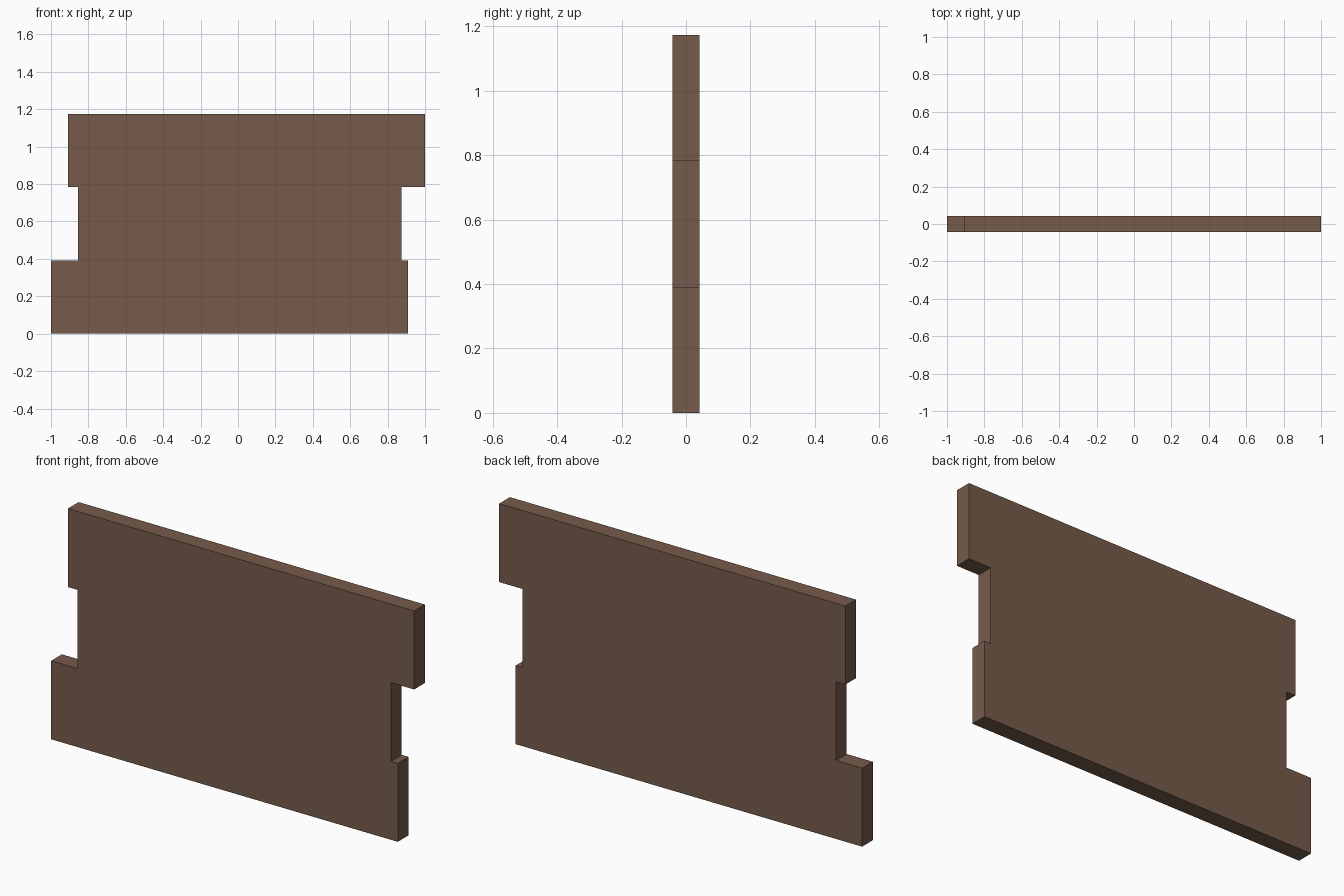
import bpy, bmesh

if "Cube" in bpy.data.objects:
    bpy.data.objects.remove(bpy.data.objects["Cube"])

wood = bpy.data.materials.new("brown wood")
wood.diffuse_color = (0.18, 0.104, 0.070, 1.0)
wood.use_nodes = True
wood.node_tree.nodes["Principled BSDF"].inputs["Base Color"].default_value = wood.diffuse_color

THICK = 0.084
# Three stacked plank rows: left end, right end, bottom, top
ROWS = [(-1.0, 0.91, 0.0, 0.391),
        (-0.856, 0.873, 0.391, 0.783),
        (-0.908, 1.0, 0.783, 1.174)]

# Stepped outline: up the right ends, then down the left ends
right = [(x1, z) for x0, x1, z0, z1 in ROWS for z in (z0, z1)]
left = [(x0, z) for x0, x1, z0, z1 in reversed(ROWS) for z in (z1, z0)]

# Extrude the outline into a panel
bm = bmesh.new()
face = bm.faces.new([bm.verts.new((x, -THICK / 2, z)) for x, z in right + left])
ext = bmesh.ops.extrude_face_region(bm, geom=[face])
bmesh.ops.translate(bm, vec=(0, THICK, 0),
                    verts=[g for g in ext["geom"] if isinstance(g, bmesh.types.BMVert)])
# Merge the row corners where planks meet flush, and face everything outward
bmesh.ops.remove_doubles(bm, verts=bm.verts, dist=1e-5)
bmesh.ops.recalc_face_normals(bm, faces=bm.faces)

mesh = bpy.data.meshes.new("plank_panel")
bm.to_mesh(mesh)
bm.free()
mesh.materials.append(wood)
panel = bpy.data.objects.new("plank_panel", mesh)
bpy.context.collection.objects.link(panel)
